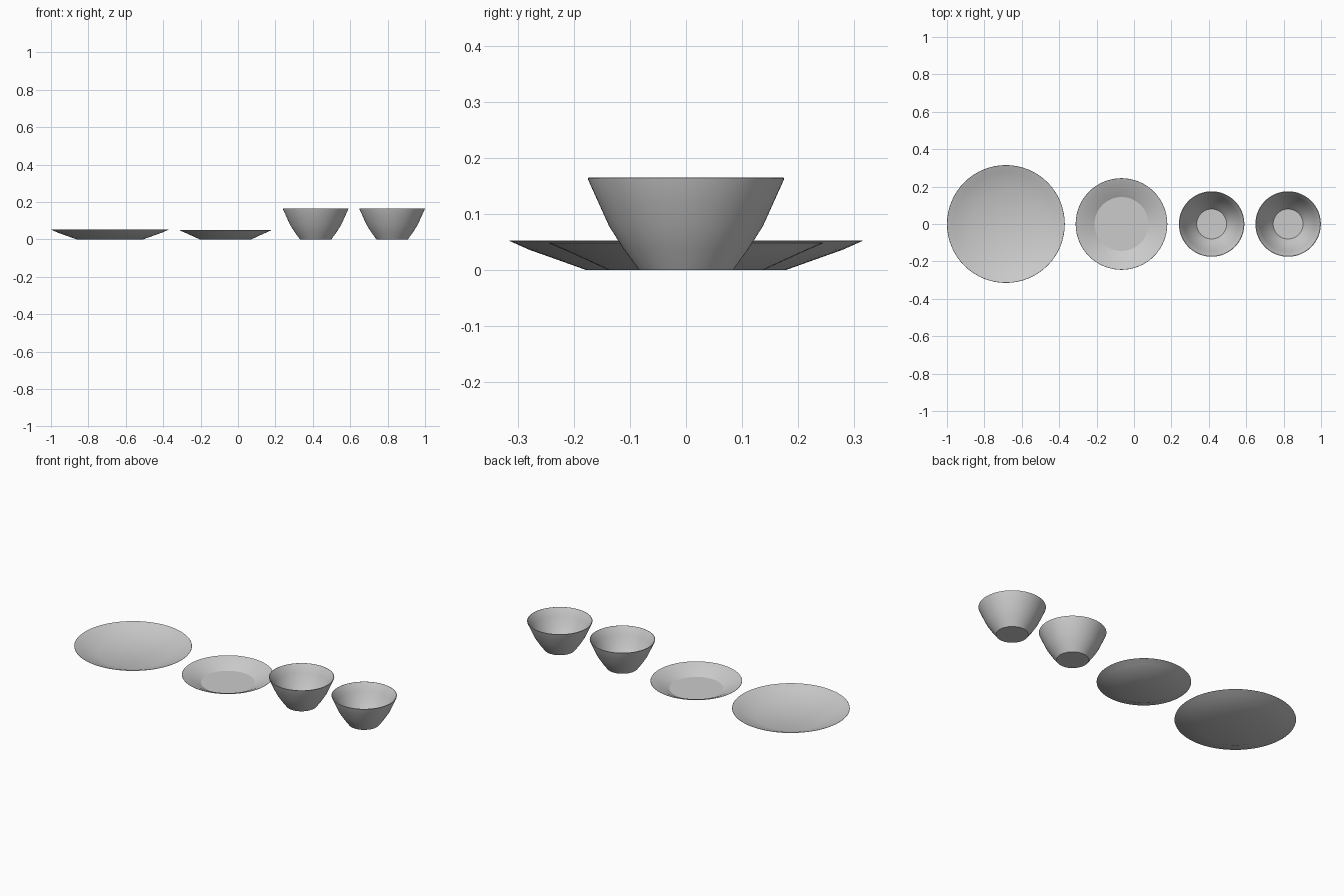
import bpy, bmesh, math

if "Cube" in bpy.data.objects:
    bpy.data.objects.remove(bpy.data.objects["Cube"])

SEGMENTS = 64


def lathe(name, profile, x):
    """Spin an (r, z) profile that starts and ends on the axis."""
    bm = bmesh.new()
    rings = []
    for r, z in profile:
        if r == 0:
            rings.append([bm.verts.new((0, 0, z))])
        else:
            rings.append([bm.verts.new((r * math.cos(2 * math.pi * i / SEGMENTS),
                                        r * math.sin(2 * math.pi * i / SEGMENTS), z))
                          for i in range(SEGMENTS)])
    for a, b in zip(rings, rings[1:]):
        for i in range(SEGMENTS):
            j = (i + 1) % SEGMENTS
            if len(a) == 1:
                bm.faces.new((a[0], b[j], b[i]))
            elif len(b) == 1:
                bm.faces.new((a[i], a[j], b[0]))
            else:
                bm.faces.new((a[i], a[j], b[j], b[i]))
    bmesh.ops.recalc_face_normals(bm, faces=bm.faces)
    mesh = bpy.data.meshes.new(name)
    bm.to_mesh(mesh)
    bm.free()
    obj = bpy.data.objects.new(name, mesh)
    obj.location.x = x
    bpy.context.collection.objects.link(obj)
    bpy.ops.object.select_all(action='DESELECT')
    obj.select_set(True)
    bpy.context.view_layer.objects.active = obj
    bpy.ops.object.shade_smooth_by_angle(angle=math.radians(25))
    return obj


def plate(name, x, base, shoulder, rim, height):
    # Underside, thin rim, then sloped inside down to the flat floor
    lathe(name, [(0, 0), (base, 0), (shoulder, height * 0.68), (rim, height - 0.001),
                 (rim - 0.001, height), (shoulder - 0.002, height * 0.68 + 0.004),
                 (base + 0.006, 0.004), (0, 0.004)], x)


# Plates
plate("dinner_plate", -0.685, 0.178, 0.279, 0.315, 0.053)
plate("side_plate", -0.067, 0.138, 0.211, 0.245, 0.049)

# Bowls: flat foot, flaring wall, thin rim, rounded inside
bowl_profile = [(0, 0), (0.084, 0), (0.111, 0.037), (0.137, 0.078), (0.156, 0.12),
                (0.174, 0.160), (0.175, 0.164), (0.172, 0.165), (0.168, 0.160),
                (0.149, 0.12), (0.130, 0.078), (0.104, 0.039), (0.080, 0.008), (0, 0.006)]
for name, x in (("left_bowl", 0.415), ("right_bowl", 0.824)):
    lathe(name, bowl_profile, x)
